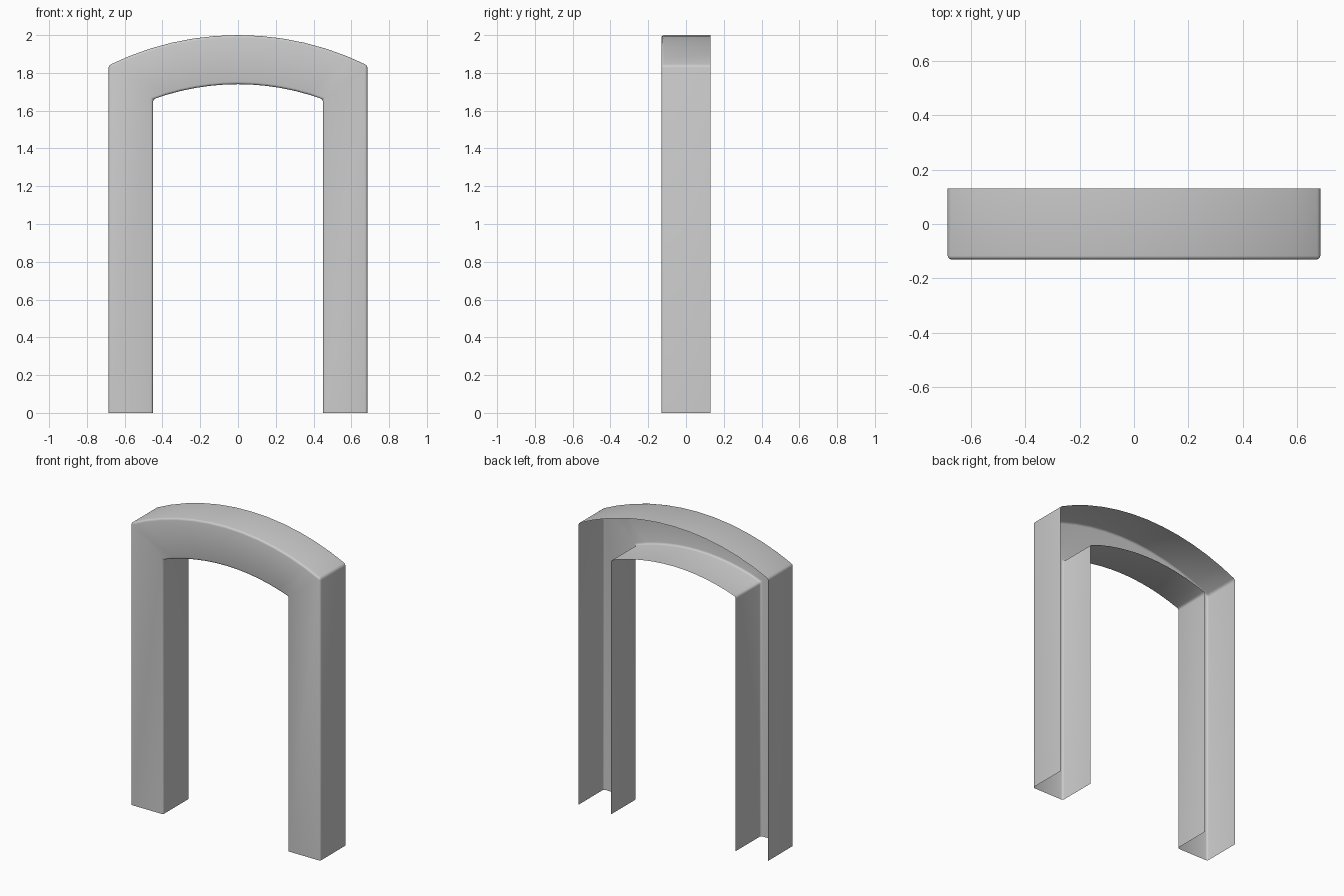
import bpy
import bmesh
from math import asin, sin, cos, radians

cube = bpy.data.objects.get("Cube")
if cube:
    bpy.data.objects.remove(cube, do_unlink=True)

DEPTH = 0.13      # half depth
STEPS = 12        # arch segments


def make_material(name, color):
    mat = bpy.data.materials.new(name)
    mat.use_nodes = True
    mat.diffuse_color = color
    mat.node_tree.nodes["Principled BSDF"].inputs["Base Color"].default_value = color
    return mat


def arch_path(half, spring, crown):
    """Foot, circular arch, foot, as (x, z) points."""
    rise = crown - spring
    radius = (half ** 2 + rise ** 2) / (2 * rise)
    sweep = asin(half / radius)
    arc = []
    for i in range(STEPS + 1):
        a = sweep * (2 * i / STEPS - 1)
        arc.append((radius * sin(a), crown - radius * (1 - cos(a))))
    return [(-half, 0)] + arc + [(half, 0)]


outer = arch_path(0.685, 1.84, 2.0)
inner = arch_path(0.45, 1.66, 1.74)

# Casing cross-section: outer wall, front wall, inner wall; open back and feet
bm = bmesh.new()
rows = []
for path, y in ((outer, DEPTH), (outer, -DEPTH), (inner, -DEPTH), (inner, DEPTH)):
    rows.append([bm.verts.new((x, y, z)) for x, z in path])
for a, b in zip(rows, rows[1:]):
    for i in range(len(a) - 1):
        bm.faces.new((a[i], b[i], b[i + 1], a[i + 1]))

# Rounded front rims and shoulder corners
bm.normal_update()
rims = [e for e in bm.edges if e.is_manifold and e.calc_face_angle() > radians(30)]
bmesh.ops.bevel(bm, geom=rims, offset=0.013, segments=3, profile=0.5,
                affect='EDGES', clamp_overlap=True)

mesh = bpy.data.meshes.new("arch_casing")
bm.to_mesh(mesh)
bm.free()
casing = bpy.data.objects.new("arch_casing", mesh)
bpy.context.collection.objects.link(casing)
mesh.materials.append(make_material("plain_grey", (0.6, 0.6, 0.6, 1)))

bpy.ops.object.select_all(action='DESELECT')
casing.select_set(True)
bpy.context.view_layer.objects.active = casing
bpy.ops.object.shade_smooth_by_angle(angle=radians(40))
